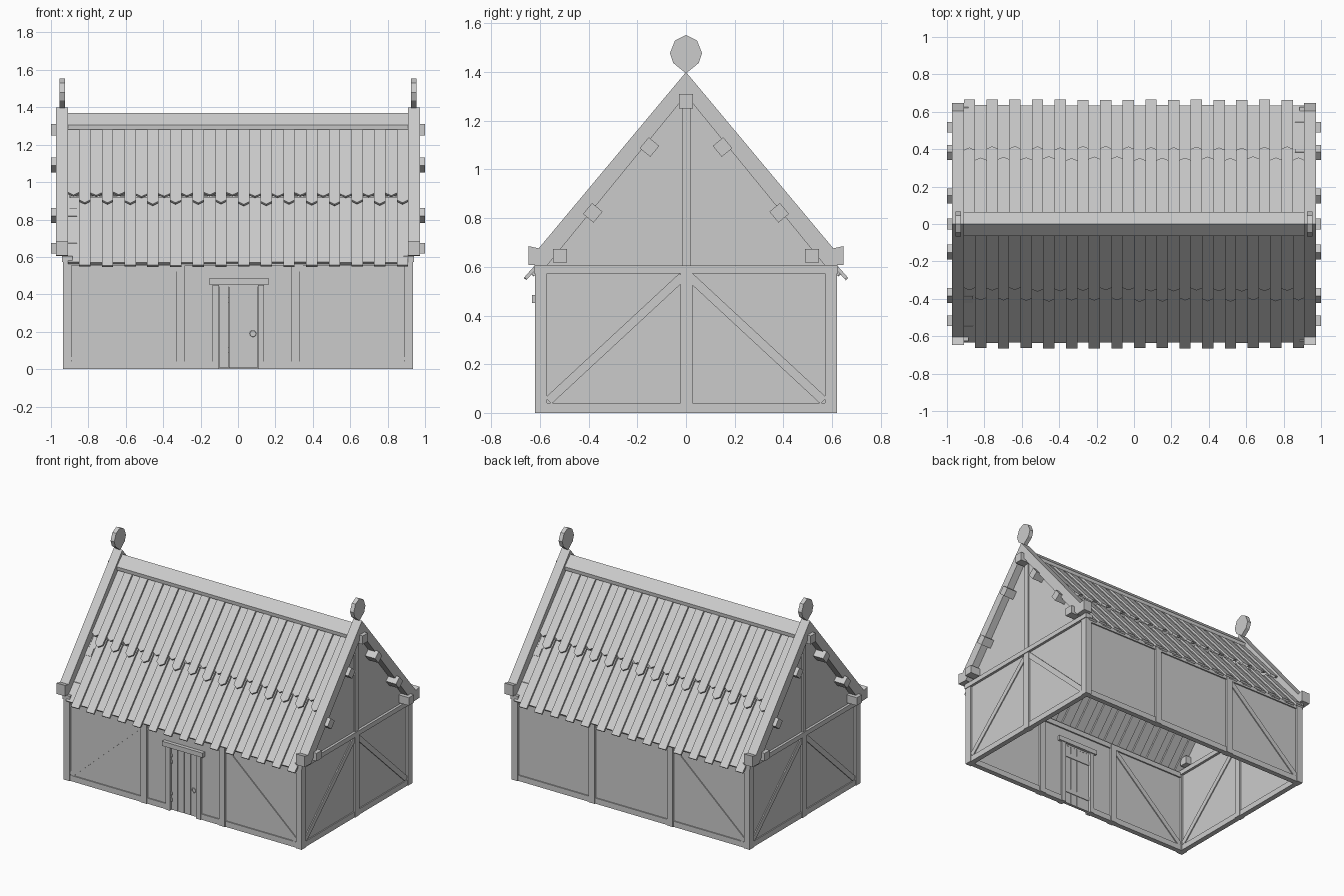
import bpy, bmesh, math, random
from mathutils import Vector, Matrix

if "Cube" in bpy.data.objects:
    bpy.data.objects.remove(bpy.data.objects["Cube"])

random.seed(4)
X, Y, H = 0.912, 0.596, 0.58     # wall centre lines and wall height


def finish(name, bm):
    bmesh.ops.recalc_face_normals(bm, faces=bm.faces)
    me = bpy.data.meshes.new(name)
    bm.to_mesh(me)
    bm.free()
    ob = bpy.data.objects.new(name, me)
    bpy.context.collection.objects.link(ob)
    return ob


def box(name, x0, x1, y0, y1, z0, z1):
    bm = bmesh.new()
    m = Matrix.Translation(((x0 + x1) / 2, (y0 + y1) / 2, (z0 + z1) / 2))
    bmesh.ops.create_cube(bm, size=1, matrix=m @ Matrix.Diagonal((x1 - x0, y1 - y0, z1 - z0, 1)))
    return finish(name, bm)


def bar(name, p, q, width, thick, normal):
    """Straight timber from p to q, thickness measured along normal."""
    p, q, n = Vector(p), Vector(q), Vector(normal)
    d = (q - p).normalized()
    m = Matrix((d, n.cross(d), n)).transposed().to_4x4()
    m.translation = (p + q) / 2
    bm = bmesh.new()
    bmesh.ops.create_cube(bm, size=1, matrix=m @ Matrix.Diagonal(((q - p).length, width, thick, 1)))
    return finish(name, bm)


def extrude(bm, pts, offset):
    f = bm.faces.new([bm.verts.new(p) for p in pts])
    r = bmesh.ops.extrude_face_region(bm, geom=[f], use_keep_orig=True)
    vs = [g for g in r["geom"] if isinstance(g, bmesh.types.BMVert)]
    bmesh.ops.translate(bm, verts=vs, vec=offset)


def prism(name, yz, x0, x1):
    bm = bmesh.new()
    extrude(bm, [(x0, y, z) for y, z in yz], Vector((x1 - x0, 0, 0)))
    return finish(name, bm)


def mirrored(half):
    """Close a y>=0 profile that runs from the axis outward and back to the axis."""
    return half + [(-y, z) for y, z in reversed(half) if y > 0]


def boards(name, top, end, short, point, jitter, back):
    """Row of 30 roof boards, alternately over and under; top/end are (y, z) of the over-boards."""
    bm = bmesh.new()
    a, b = Vector((0, -top[0], top[1])), Vector((0, -end[0], end[1]))
    d = (b - a).normalized()
    n = Vector((1, 0, 0)).cross(-d)
    if n.z < 0:
        n = -n
    w, t = 1.82 / 30, 0.014
    for i in range(30):
        over = i % 2
        cx = -0.91 + (i + 0.5) * w
        hw = w / 2 - (0 if over else -0.003 if 0 < i < 29 else 0)
        length = (b - a).length - (0 if over else short) + random.uniform(-jitter, jitter)
        o = a + Vector((cx, 0, 0)) - n * (0 if over else 0.013)
        sx = Vector((hw, 0, 0))
        e = o + d * (length - point)
        pts = [o - sx, o + sx, e + sx]
        if point:
            pts.append(o + d * length)
        pts.append(e - sx)
        extrude(bm, pts, -n * t)
    if back:
        bmesh.ops.rotate(bm, verts=bm.verts, cent=(0, 0, 0), matrix=Matrix.Rotation(math.pi, 3, 'Z'))
    return finish(name, bm)


# Long walls: panels, sills, plates, posts and braces
for s, side in ((-1, "front"), (1, "back")):
    y = s * Y
    spans = [(-X, -0.12), (0.12, X)] if s < 0 else [(-X, X)]
    for x0, x1 in spans:
        box(side + "_wall_panel", x0, x1, y - 0.01, y + 0.01, 0.01, H)
        box(side + "_sill", x0, x1, y - 0.018, y + 0.018, 0, 0.04)
    box(side + "_top_plate", -X, X, y - 0.02, y + 0.02, 0.555, 0.59)
    for x in (-0.307, 0.307):
        box(side + "_post", x - 0.023, x + 0.023, y - 0.024, y + 0.024, 0, H)
    for k in ((-1, 1) if s < 0 else (-1,)):
        bar(side + "_brace", (k * 0.885, y, 0.045), (k * 0.325, y, 0.55), 0.035, 0.034, (0, 1, 0))
box("wall_above_door", -0.12, 0.12, -Y - 0.01, -Y + 0.01, 0.44, H)

# Gable ends
for s, side in ((-1, "left"), (1, "right")):
    x = s * X
    box(side + "_wall_panel", x - 0.01, x + 0.01, -Y, Y, 0.01, H)
    box(side + "_sill", x - 0.018, x + 0.018, -Y, Y, 0, 0.04)
    box(side + "_tie_beam", x - 0.028, x + 0.028, -0.625, 0.625, 0.573, 0.606)
    box(side + "_centre_post", x - 0.023, x + 0.023, -0.022, 0.026, 0, H)
    box(side + "_king_post", x - 0.02, x + 0.02, -0.016, 0.02, 0.6, 1.27)
    prism(side + "_gable_panel", [(-0.6, 0.59), (0.6, 0.59), (0, 1.33)], x - 0.01, x + 0.01)
    for k in (-1, 1):
        box("corner_post", x - 0.023, x + 0.023, k * Y - 0.025, k * Y + 0.025, 0, H)
        bar(side + "_brace", (x, k * 0.565, 0.05), (x, k * 0.015, 0.56), 0.036, 0.034, (1, 0, 0))

    # Barge boards with squared feet, and the finial on the peak
    prism(side + "_barge_board", mirrored([(0, 1.40), (0.605, 0.676), (0.647, 0.685), (0.647, 0.608),
                                           (0.572, 0.604), (0, 1.305)]), s * 0.908, s * 0.974)
    prism(side + "_finial", mirrored([(0, 1.395), (0.052, 1.437), (0.066, 1.478), (0.045, 1.53), (0, 1.553)]),
          s * 0.926, s * 0.955)

    # Purlin ends poking through the gable
    box(side + "_ridge_purlin_end", min(s * 0.86, s), max(s * 0.86, s), -0.029, 0.029, 1.25, 1.31)
    for k in (-1, 1):
        for py, pz, tilt in ((0.15, 1.092, 1), (0.383, 0.822, 1), (0.517, 0.646, 0)):
            d = Vector((0, k * 0.64, -0.77)) if tilt else Vector((0, 1, 0))
            c = Vector((s * 0.93, k * py, pz))
            bar(side + "_purlin_end", c - d * 0.029, c + d * 0.029, 0.14, 0.056, d.cross(Vector((1, 0, 0))).normalized())

# Roof boards and ridge cap
for back in (False, True):
    side = "back" if back else "front"
    boards(side + "_upper_roof_boards", (0.03, 1.317), (0.412, 0.886), 0.068, 0.02, 0.008, back)
    boards(side + "_lower_roof_boards", (0.34, 0.925), (0.665, 0.556), 0.032, 0, 0.003, back)
prism("ridge_cap", mirrored([(0, 1.37), (0.064, 1.305), (0.062, 1.28), (0, 1.342)]), -0.91, 0.91)

# Door: planks, frame, lintel, hinges and ring handle
for i in range(4):
    x0 = -0.1 + i * 0.0512
    box("door_plank", x0 + 0.001, x0 + 0.0505, -0.607, -0.587, 0.005, 0.445)
for z in (0.1, 0.37):
    box("door_ledge", -0.1, 0.105, -0.59, -0.582, z - 0.015, z + 0.015)
    for dz in (-0.022, 0.022):
        box("door_hinge", -0.1, -0.088, -0.615, -0.603, z + dz - 0.01, z + dz + 0.01)
for x0 in (-0.136, 0.106):
    box("door_frame_post", x0, x0 + 0.034, -0.62, -0.572, 0, 0.45)
box("door_lintel", -0.155, 0.165, -0.632, -0.568, 0.452, 0.485)
bpy.ops.mesh.primitive_torus_add(major_radius=0.015, minor_radius=0.003, major_segments=12, minor_segments=5,
                                 location=(0.08, -0.61, 0.19), rotation=(math.pi / 2, 0, 0))
bpy.context.object.name = "door_ring_handle"
